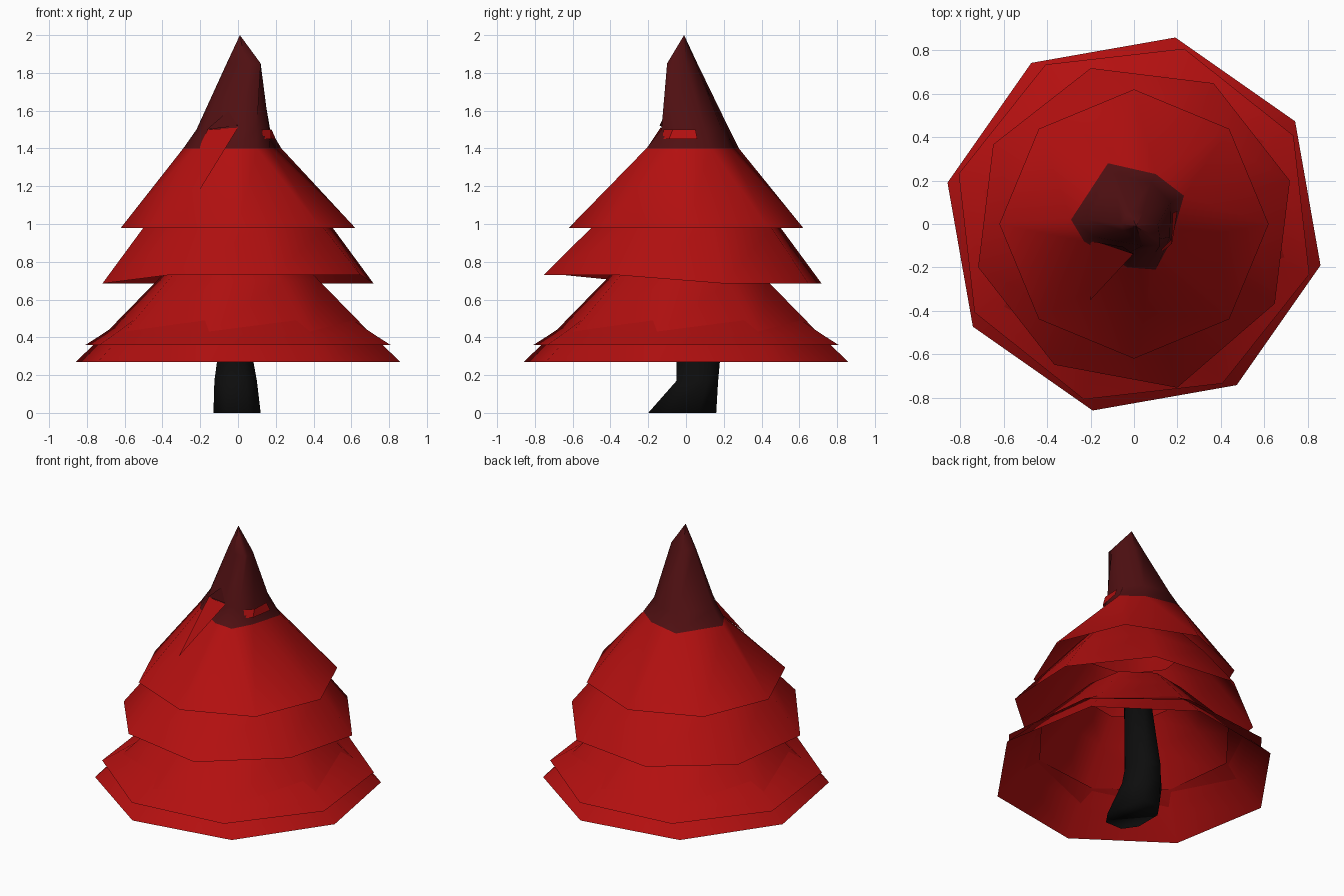
import bpy
from math import cos, sin, radians

cube = bpy.data.objects.get("Cube")
if cube:
    bpy.data.objects.remove(cube, do_unlink=True)


def material(name, rgb):
    m = bpy.data.materials.new(name)
    m.use_nodes = True
    m.diffuse_color = (*rgb, 1)
    bsdf = m.node_tree.nodes["Principled BSDF"]
    bsdf.inputs["Base Color"].default_value = (*rgb, 1)
    bsdf.inputs["Roughness"].default_value = 0.9
    return m


RED = material("bright red", (0.45, 0.005, 0.005))
MAROON = material("dark maroon", (0.08, 0.005, 0.006))
BLACK = material("black", (0.004, 0.004, 0.004))


def build(name, verts, faces, mats, smooth=True):
    mesh = bpy.data.meshes.new(name)
    mesh.from_pydata(verts, [], faces)
    for m in mats:
        mesh.materials.append(m)
    obj = bpy.data.objects.new(name, mesh)
    bpy.context.collection.objects.link(obj)
    if smooth:
        mesh.shade_smooth()
    return obj


def loft(name, rings, mats, cap_top=False, cap_bottom=False):
    """Skin a stack of rings that have the same number of points."""
    n = len(rings[0])
    verts = [p for ring in rings for p in ring]
    faces = [(k * n + i, k * n + (i + 1) % n, (k + 1) * n + (i + 1) % n, (k + 1) * n + i)
             for k in range(len(rings) - 1) for i in range(n)]
    if cap_top:
        faces.append(tuple(range(len(verts) - n, len(verts))))
    if cap_bottom:
        faces.append(tuple(reversed(range(n))))
    return build(name, verts, faces, mats)


def octagon(r, z, turn):
    return [(r * cos(radians(turn + 45 * i)), r * sin(radians(turn + 45 * i)), z)
            for i in range(8)]


def at_height(points, z):
    return [(x, y, z) for x, y in points]


# Lowest skirt and the thin brim crossing it
loft("bottom_tier", [octagon(0.88, 0.27, -12.5), octagon(0.72, 0.42, -12.5),
                     octagon(0.44, 0.7, -12.5), octagon(0.3, 0.84, -12.5)], [RED])
loft("bottom_brim", [octagon(0.84, 0.36, -16), octagon(0.75, 0.415, -16),
                     octagon(0.62, 0.5, -16)], [RED])

# Middle skirt, its front hem lifted and pulled forward
hem = [(x, y * 1.05 if y < -0.7 else y, 0.73 if y < -0.3 and x > -0.5 else 0.685)
       for x, y, z in octagon(0.745, 0.685, 15.5)]
loft("middle_tier", [hem, octagon(0.52, 0.98, 15.5), octagon(0.34, 1.18, 15.5)], [RED])

# Top skirt blending into the twisted square hood
hood_base = at_height([(.17, -.08), (.23, .13), (.1, .23), (-.12, .28),
                       (-.29, .02), (-.23, -.08), (-.03, -.2), (.1, -.21)], 1.4)
hood_mid = at_height([(.165, -.06), (.17, .1), (.08, .19), (-.09, .23),
                      (-.22, .02), (-.18, -.06), (-.02, -.13), (.1, -.13)], 1.5)
hood_top = at_height([(.12, -.07), (.11, 0), (.04, .05), (-.02, .06),
                      (-.06, 0), (-.05, -.03), (.04, -.1), (.12, -.1)], 1.85)
tip = [(0.01, -0.01, 2.0)] * 8
top = loft("top_tier_and_hood", [octagon(0.62, 0.98, 0), hood_base, hood_mid,
                                 hood_top, tip], [RED, MAROON])
for face in top.data.polygons:
    face.material_index = int(face.center.z > 1.4)

# Pointed flap on the front of the hood
build("front_flap", [(-.2, -.35, 1.185), (0, -.135, 1.51), (-.16, -.085, 1.5),
                     (-.2, -.08, 1.42)], [(0, 1, 2, 3)], [RED], False)
build("flap_fold", [(-.165, -.085, 1.5), (0, -.14, 1.52), (-.05, -.105, 1.6)],
      [(0, 1, 2)], [MAROON], False)

# Small red slit on the left side of the hood
build("side_slit", [(.135, -.125, 1.45), (.175, -.09, 1.45), (.2, .06, 1.45),
                    (.178, .05, 1.5), (.173, -.07, 1.5), (.125, -.118, 1.5)],
      [(0, 1, 4, 5), (1, 2, 3, 4)], [RED], False)

# Trunk with a toe pushed out to the front
def trunk_ring(x0, x1, y0, y1, z):
    cx, cy, rx, ry = (x0 + x1) / 2, (y0 + y1) / 2, (x1 - x0) / 2, (y1 - y0) / 2
    return [(cx + rx * x, cy + ry * y, z) for x, y in
            [(1, -.5), (1, .5), (.5, 1), (-.5, 1), (-1, .5), (-1, -.5), (-.5, -1), (.5, -1)]]


loft("trunk", [trunk_ring(-.13, .12, -.2, .16, 0), trunk_ring(-.125, .1, -.05, .17, .17),
               trunk_ring(-.11, .08, -.05, .18, .28), trunk_ring(-.06, .07, -.05, .12, .8)],
     [BLACK], True, True)
